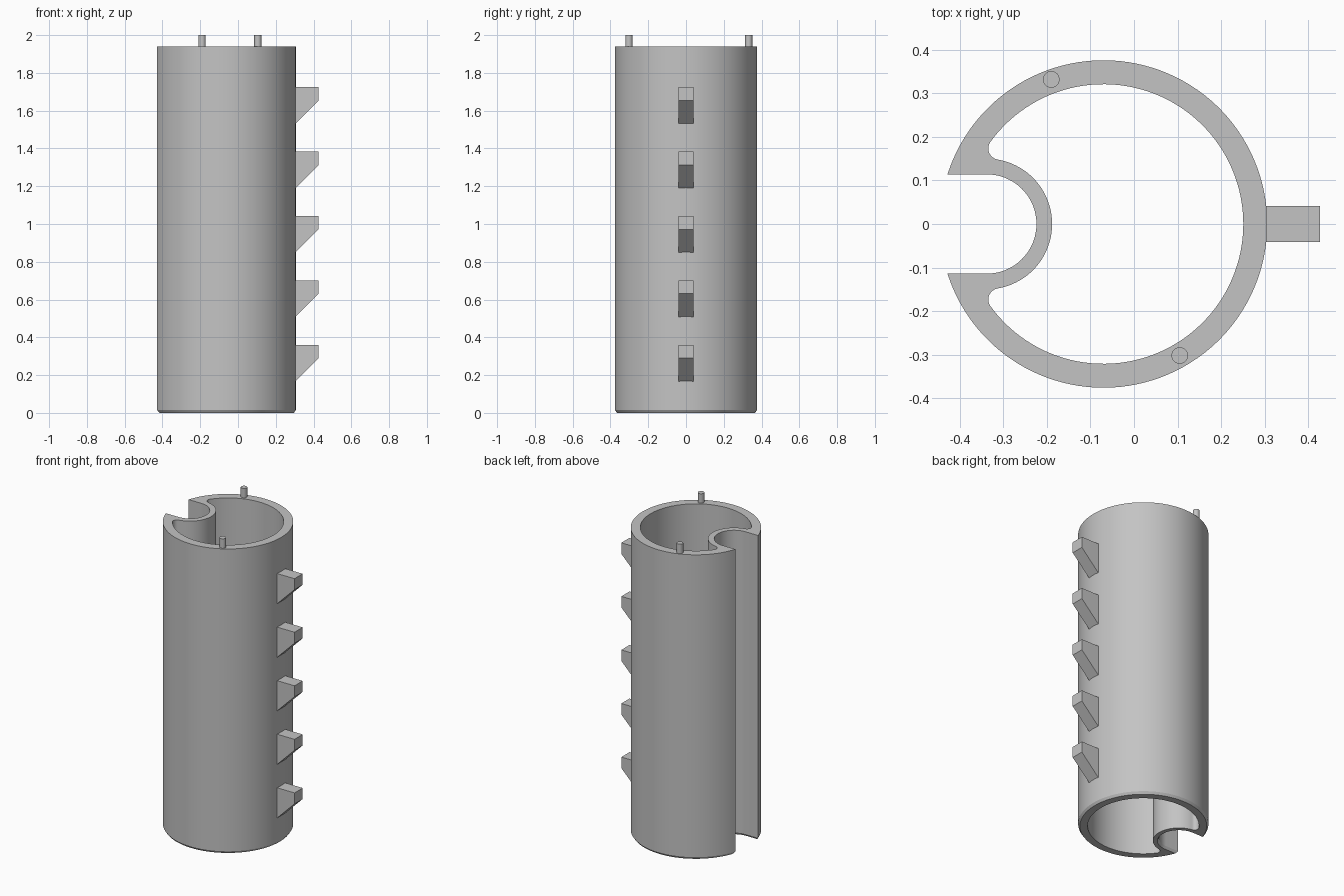
import bpy, bmesh
from math import cos, sin, pi, atan2, sqrt, radians

cube = bpy.data.objects.get("Cube")
if cube:
    bpy.data.objects.remove(cube, do_unlink=True)

grey = bpy.data.materials.new("plain grey")
grey.use_nodes = True
colour = (0.55, 0.55, 0.55, 1)
grey.diffuse_color = colour
grey.node_tree.nodes["Principled BSDF"].inputs["Base Color"].default_value = colour

HEIGHT = 1.94
CX, R_OUT, R_IN = -0.07, 0.376, 0.321      # tube centre and radii
GX, G_OUT, G_IN = -0.338, 0.15, 0.114      # groove centre and radii
FILLET = 0.026


def arc(cx, cy, r, start, end, n):
    return [(cx + r * cos(start + (end - start) * i / n),
             cy + r * sin(start + (end - start) * i / n)) for i in range(n + 1)]


def outer_profile(inset):
    """Tube outside plus the open groove, moved into the wall by inset."""
    r, g = R_OUT - inset, G_IN + inset
    a = pi - atan2(g, sqrt(r * r - g * g))
    return arc(CX, 0, r, -a, a, 112) + arc(GX, 0, g, pi / 2, -pi / 2, 40)


def inner_profile():
    """Cavity: large arc, fillet, groove wall, fillet."""
    d1, d2, gap = R_IN - FILLET, G_OUT + FILLET, CX - GX
    u = (d2 ** 2 - d1 ** 2 - gap ** 2) / (2 * gap)
    fx, fy = CX + u, sqrt(d1 ** 2 - u ** 2)
    a = atan2(fy, u)                       # tangency on the large arc
    b = atan2(fy, fx - GX)                 # tangency on the groove wall
    upper = arc(fx, fy, FILLET, a, b + pi, 12)
    lower = [(x, -y) for x, y in reversed(upper)]
    return (arc(CX, 0, R_IN, -a, a, 100) + upper[1:]
            + arc(GX, 0, G_OUT, b, -b, 40)[1:] + lower[1:-1])


def finish(bm, name, smooth=True):
    bmesh.ops.recalc_face_normals(bm, faces=bm.faces)
    mesh = bpy.data.meshes.new(name)
    bm.to_mesh(mesh)
    bm.free()
    mesh.materials.append(grey)
    ob = bpy.data.objects.new(name, mesh)
    bpy.context.collection.objects.link(ob)
    if smooth:
        bpy.ops.object.select_all(action='DESELECT')
        ob.select_set(True)
        bpy.context.view_layer.objects.active = ob
        bpy.ops.object.shade_smooth_by_angle(angle=radians(30))
    return ob


# Grooved tube with a chamfered lower outside edge
bm = bmesh.new()


def ring(points, z):
    verts = [bm.verts.new((x, y, z)) for x, y in points]
    edges = [bm.edges.new((v, verts[i - 1])) for i, v in enumerate(verts)]
    return verts, edges


def bridge(low, high):
    for i in range(len(low)):
        bm.faces.new((low[i - 1], low[i], high[i], high[i - 1]))


foot, foot_edges = ring(outer_profile(0.01), 0)
side, _ = ring(outer_profile(0), 0.015)
rim, rim_edges = ring(outer_profile(0), HEIGHT)
cavity_low, low_edges = ring(inner_profile(), 0)
cavity_top, top_edges = ring(inner_profile(), HEIGHT)
bridge(foot, side)
bridge(side, rim)
bridge(cavity_low, cavity_top)
for edges, direction in ((foot_edges + low_edges, -1), (rim_edges + top_edges, 1)):
    bmesh.ops.triangle_fill(bm, edges=edges, use_beauty=True, normal=(0, 0, direction))
finish(bm, "grooved_tube")

# Locating pins on the rim
for name, x, y in (("back_pin", -0.19, 0.332), ("front_pin", 0.105, -0.302)):
    bm = bmesh.new()
    bmesh.ops.create_cone(bm, cap_ends=True, segments=32, radius1=0.019,
                          radius2=0.019, depth=0.08)
    bmesh.ops.translate(bm, verts=bm.verts, vec=(x, y, 1.96))
    finish(bm, name)

# Row of wedge-bottomed pegs along the side
for i in range(5):
    top = 0.36 + 0.341 * i
    shape = [(0.295, top), (0.427, top), (0.427, top - 0.07), (0.304, top - 0.193),
             (0.295, top - 0.193)]
    bm = bmesh.new()
    face = bm.faces.new([bm.verts.new((x, -0.041, z)) for x, z in shape])
    made = bmesh.ops.extrude_face_region(bm, geom=[face])["geom"]
    bmesh.ops.translate(bm, vec=(0, 0.082, 0),
                        verts=[v for v in made if isinstance(v, bmesh.types.BMVert)])
    finish(bm, f"side_peg_{i + 1}", smooth=False)
